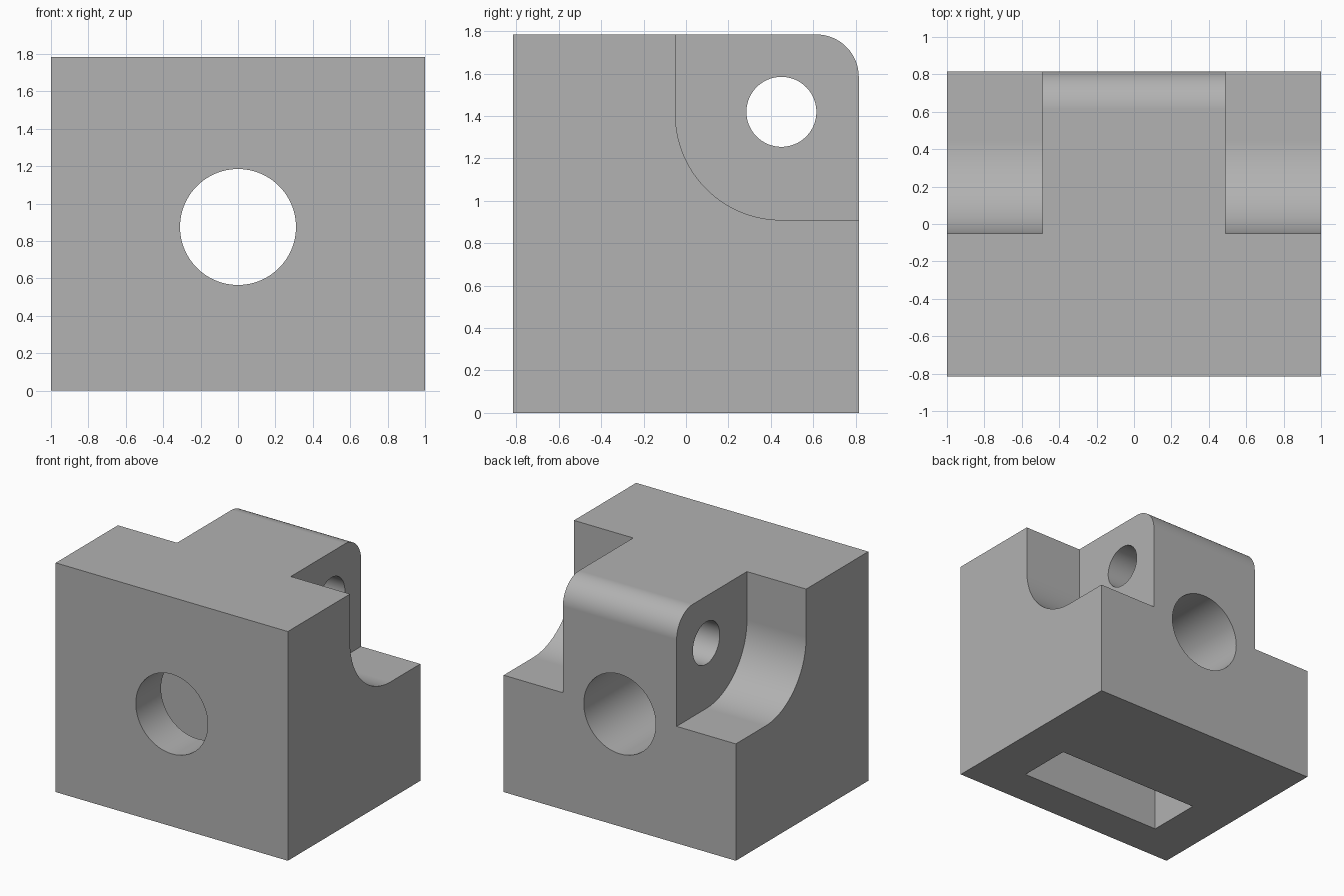
import bpy, bmesh, math
from mathutils import Matrix

default = bpy.data.objects.get("Cube")
if default:
    bpy.data.objects.remove(default, do_unlink=True)

HALF_X, HALF_Y, HEIGHT = 1.0, 0.815, 1.785
LUG_X = 0.49                     # half width of the hinge lug
PIN_Y, PIN_Z = 0.45, 1.42        # hinge pin axis
BOLT_Z = 0.875                   # bolt hole axis

grey = bpy.data.materials.new("plain_grey")
grey.use_nodes = True
colour = (0.445, 0.445, 0.445, 1)
grey.diffuse_color = colour
grey.node_tree.nodes["Principled BSDF"].inputs["Base Color"].default_value = colour


def finish(name, bm):
    bmesh.ops.recalc_face_normals(bm, faces=bm.faces)
    mesh = bpy.data.meshes.new(name)
    bm.to_mesh(mesh)
    bm.free()
    mesh.materials.append(grey)
    obj = bpy.data.objects.new(name, mesh)
    bpy.context.collection.objects.link(obj)
    return obj


def arc(cy, cz, radius, start, end, steps=24):
    angles = [math.radians(start + (end - start) * i / steps) for i in range(steps + 1)]
    return [(cy + radius * math.cos(a), cz + radius * math.sin(a)) for a in angles]


def extrude_x(name, profile, x0, x1):
    """Sweep a side profile of (y, z) points from x0 to x1."""
    bm = bmesh.new()
    face = bm.faces.new([bm.verts.new((x0, y, z)) for y, z in profile])
    moved = bmesh.ops.extrude_face_region(bm, geom=[face])["geom"]
    verts = [v for v in moved if isinstance(v, bmesh.types.BMVert)]
    bmesh.ops.translate(bm, verts=verts, vec=(x1 - x0, 0, 0))
    return finish(name, bm)


def cylinder(name, radius, centre, axis):
    bm = bmesh.new()
    turn = Matrix.Rotation(math.pi / 2, 4, axis)
    bmesh.ops.create_cone(bm, cap_ends=True, segments=96, radius1=radius, radius2=radius,
                          depth=3, matrix=Matrix.Translation(centre) @ turn)
    return finish(name, bm)


def rectangle(y0, y1, z0, z1):
    return [(y0, z0), (y1, z0), (y1, z1), (y0, z1)]


# Block with a rounded upper back edge
radius = 0.2
outline = [(-HALF_Y, 0), (HALF_Y, 0)]
outline += arc(HALF_Y - radius, HEIGHT - radius, radius, 0, 90)
outline += [(-HALF_Y, HEIGHT)]
body = extrude_x("hinge_block", outline, -HALF_X, HALF_X)

# Curved recesses on both sides of the lug
recess = arc(PIN_Y, 1.41, 0.5, 180, 270, 32) + [(1.2, 0.91), (1.2, 2.2), (-0.05, 2.2)]
cutters = [extrude_x("recess_cutter", recess, side * LUG_X, side * 1.2) for side in (-1, 1)]

# Pin hole, bolt hole and the nut pocket open at the bottom
cutters.append(cylinder("pin_hole_cutter", 0.165, (0, PIN_Y, PIN_Z), 'Y'))
cutters.append(cylinder("bolt_hole_cutter", 0.31, (0, 0, BOLT_Z), 'X'))
cutters.append(extrude_x("nut_pocket_cutter", rectangle(-0.505, -0.07, -0.2, 1.5), -0.63, 0.63))

bpy.ops.object.select_all(action='DESELECT')
bpy.context.view_layer.objects.active = body
body.select_set(True)
for cutter in cutters:
    cutter.hide_render = True
    mod = body.modifiers.new(cutter.name, 'BOOLEAN')
    mod.operation = 'DIFFERENCE'
    mod.solver = 'EXACT'
    mod.object = cutter
    bpy.ops.object.modifier_apply(modifier=mod.name)
    bpy.data.objects.remove(cutter, do_unlink=True)

# Smooth curves with crisp edges
bpy.ops.object.shade_smooth_by_angle(angle=math.radians(30))
weighted = body.modifiers.new("weighted_normals", 'WEIGHTED_NORMAL')
weighted.keep_sharp = True
